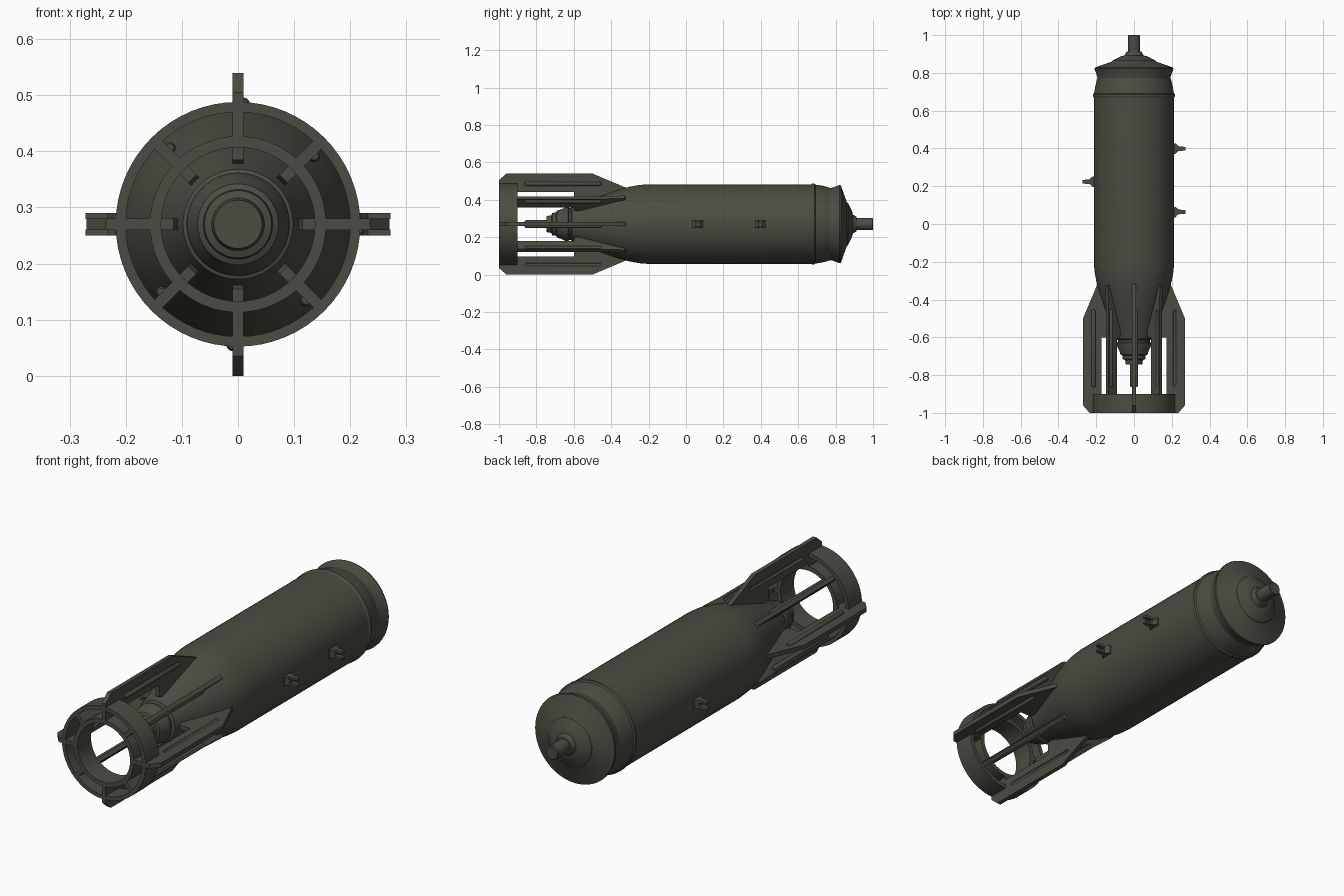
import bpy, bmesh, math
from mathutils import Matrix, Vector

if "Cube" in bpy.data.objects:
    bpy.data.objects.remove(bpy.data.objects["Cube"])

CZ = 0.27  # height of the long axis
mat = bpy.data.materials.new("olive_paint")
mat.diffuse_color = (0.07, 0.075, 0.055, 1)
mat.use_nodes = True
mat.node_tree.nodes["Principled BSDF"].inputs["Base Color"].default_value = mat.diffuse_color


def finish(name, bm, matrix=Matrix()):
    bmesh.ops.recalc_face_normals(bm, faces=bm.faces)
    me = bpy.data.meshes.new(name)
    bm.to_mesh(me)
    bm.free()
    me.materials.append(mat)
    ob = bpy.data.objects.new(name, me)
    bpy.context.collection.objects.link(ob)
    ob.matrix_world = matrix
    return ob


def lathe(name, pts, matrix, segs=64, closed=False):
    """Revolve (y, radius) points around the y axis."""
    bm = bmesh.new()
    vs = [bm.verts.new((0, y, r)) for y, r in pts]
    es = [bm.edges.new(p) for p in zip(vs, vs[1:])]
    if closed:
        es.append(bm.edges.new((vs[-1], vs[0])))
    bmesh.ops.spin(bm, geom=vs + es, axis=(0, 1, 0), cent=(0, 0, 0),
                   angle=2 * math.pi, steps=segs, use_duplicate=False)
    bmesh.ops.remove_doubles(bm, verts=bm.verts, dist=1e-5)
    return finish(name, bm, matrix)


def plate(name, pts, x0, x1, matrix):
    """Extrude a (y, z) outline from x0 to x1."""
    bm = bmesh.new()
    f = bm.faces.new([bm.verts.new((x0, y, z)) for y, z in pts])
    ext = bmesh.ops.extrude_face_region(bm, geom=[f])
    bmesh.ops.translate(bm, vec=(x1 - x0, 0, 0),
                        verts=[v for v in ext["geom"] if isinstance(v, bmesh.types.BMVert)])
    return finish(name, bm, matrix)


def capsule(name, y0, y1, rad, x, r, matrix):
    pts = [(y0, 0), (y0 + .3 * rad, .7 * rad), (y0 + rad, rad),
           (y1 - rad, rad), (y1 - .3 * rad, .7 * rad), (y1, 0)]
    return lathe(name, pts, matrix @ Matrix.Translation((x, 0, r)), 12)


base = Matrix.Translation((0, 0, CZ))

# Main casing with tapered tail and stepped tail plug
lathe("casing", [
    (-.745, 0), (-.745, .043), (-.72, .047), (-.715, .06), (-.695, .062),
    (-.69, .072), (-.67, .078), (-.645, .09), (-.63, .092), (-.625, .085),
    (-.615, .085), (-.61, .098), (-.55, .117), (-.45, .153), (-.36, .184),
    (-.30, .2), (-.25, .209), (-.20, .213), (.67, .213), (.676, .217),
    (.686, .217), (.692, .211), (.73, .205), (.76, .197), (.78, .19), (.78, 0)], base)

# Flared nose collar and stepped nose cone
lathe("nose", [
    (.77, 0), (.77, .193), (.78, .194), (.822, .209), (.828, .207), (.858, .122),
    (.862, .115), (.866, .113), (.885, .075), (.888, .068), (.892, .05),
    (.912, .04), (.915, 0)], base)
lathe("fuze", [(.90, 0), (.90, .032), (.997, .032), (1, .029), (1, 0)], base, 32)

# Tail rings
for name, r0, r1 in (("outer_tail_ring", .2, .218), ("inner_tail_ring", .137, .157)):
    lathe(name, [(-1, r0), (-1, r1), (-.9, r1), (-.9, r0)], base, 64, True)

# Fins: four tall ones, four short ones between, each with a pressed rib
tall = [(-.31, .19), (-.5, .27), (-.96, .27), (-1, .235), (-1, .15), (-.9, .15),
        (-.9, .172), (-.6, .172), (-.6, .115), (-.55, .1), (-.31, .17)]
short = [(-.32, .185), (-.33, .205), (-.45, .2), (-.9, .2), (-.9, .21), (-1, .21),
         (-1, .15), (-.9, .15), (-.9, .137), (-.6, .137), (-.6, .115), (-.55, .1), (-.32, .17)]
for i in range(8):
    m = base @ Matrix.Rotation(i * math.pi / 4, 4, 'Y')
    kind, outline, rr = ("tall_fin", tall, .215) if i % 2 == 0 else ("short_fin", short, .182)
    fin = plate(kind, outline, -.01, .01, m)
    capsule(kind + "_rib", -.865, -.45, .011, .01, rr, m)
    cutter = capsule("groove_cutter", -.86, -.455, .008, -.0101, rr, m)
    cutter.hide_render = True
    mod = fin.modifiers.new("groove", 'BOOLEAN')
    mod.operation, mod.object, mod.solver = 'DIFFERENCE', cutter, 'EXACT'
    dg = bpy.context.evaluated_depsgraph_get()
    fin.data = bpy.data.meshes.new_from_object(fin.evaluated_get(dg))
    fin.modifiers.clear()
    bpy.data.objects.remove(cutter)

# Suspension lugs: two tapered cheeks joined by a low web
cheek = [(-.03, .205), (-.03, .218), (-.014, .232), (-.011, .272),
         (.008, .272), (.012, .236), (.026, .22), (.026, .205)]
web = [(-.03, .205), (-.03, .218), (-.012, .235), (.010, .235), (.026, .22), (.026, .205)]
for side, y in ((1, .40), (1, .065), (-1, .225)):
    m = base @ Matrix.Translation((0, y, 0)) @ Matrix.Rotation(side * math.pi / 2, 4, 'Y')
    for s in (-1, 1):
        plate("lug_cheek", cheek, s * .009, s * .02, m)
    plate("lug_web", web, -.0095, .0095, m)

# Smooth shading with sharp edges kept
for ob in bpy.context.scene.objects:
    ob.select_set(True)
    bpy.context.view_layer.objects.active = ob
bpy.ops.object.shade_smooth_by_angle(angle=math.radians(30))
